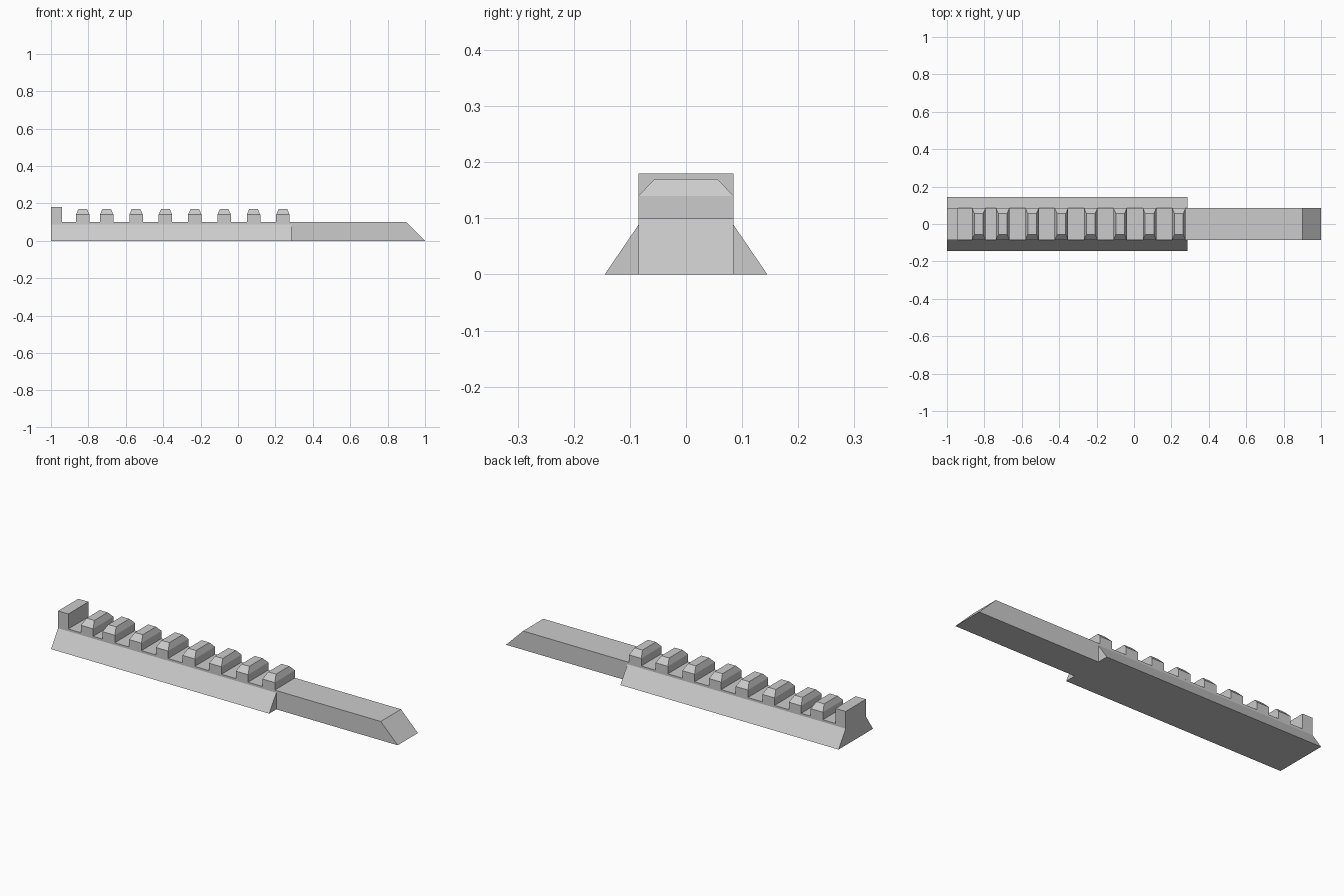
import bpy
import bmesh

cube = bpy.data.objects.get("Cube")
if cube:
    bpy.data.objects.remove(cube, do_unlink=True)

# Single plain grey
grey = bpy.data.materials.new("light grey")
grey.use_nodes = True
colour = (0.6, 0.6, 0.6, 1)
grey.diffuse_color = colour
grey.node_tree.nodes["Principled BSDF"].inputs["Base Color"].default_value = colour

HALF = 0.085        # half width of the bar
TOP = 0.10          # height of the bar
RAIL_END = 0.285    # where the flared rail stops


def loft(name, rings):
    """Closed solid skinned through rings of matching points."""
    bm = bmesh.new()
    loops = [[bm.verts.new(p) for p in ring] for ring in rings]
    count = len(loops[0])
    for a, b in zip(loops, loops[1:]):
        for i in range(count):
            j = (i + 1) % count
            bm.faces.new((a[i], a[j], b[j], b[i]))
    bm.faces.new(loops[0])
    bm.faces.new(loops[-1])
    bmesh.ops.recalc_face_normals(bm, faces=bm.faces)
    mesh = bpy.data.meshes.new(name)
    bm.to_mesh(mesh)
    bm.free()
    mesh.materials.append(grey)
    obj = bpy.data.objects.new(name, mesh)
    bpy.context.collection.objects.link(obj)
    return obj


def rect(x0, x1, y, z):
    return [(x0, -y, z), (x1, -y, z), (x1, y, z), (x0, y, z)]


# Long bar with sloping tip
loft("bar", [rect(-1, 1, HALF, 0), rect(-1, 0.9, HALF, TOP)])

# Flared skirts along both sides of the rail
for side, label in ((1, "back"), (-1, "front")):
    section = [(0.145, 0), (HALF, 0.088), (HALF, 0)]
    loft(label + "_skirt",
         [[(x, side * y, z) for y, z in section] for x in (-1, RAIL_END)])

# Upright stop at the rail end
loft("end_stop", [rect(-1, -0.94, HALF, TOP), rect(-1, -0.94, HALF, 0.18)])

# Row of teeth with bevelled crowns
for i, x in enumerate((-0.83, -0.702, -0.545, -0.388, -0.231, -0.074, 0.083, 0.24)):
    loft(f"tooth_{i + 1}", [rect(x - 0.036, x + 0.036, HALF, TOP),
                            rect(x - 0.036, x + 0.036, HALF, 0.14),
                            rect(x - 0.023, x + 0.023, 0.056, 0.17)])
